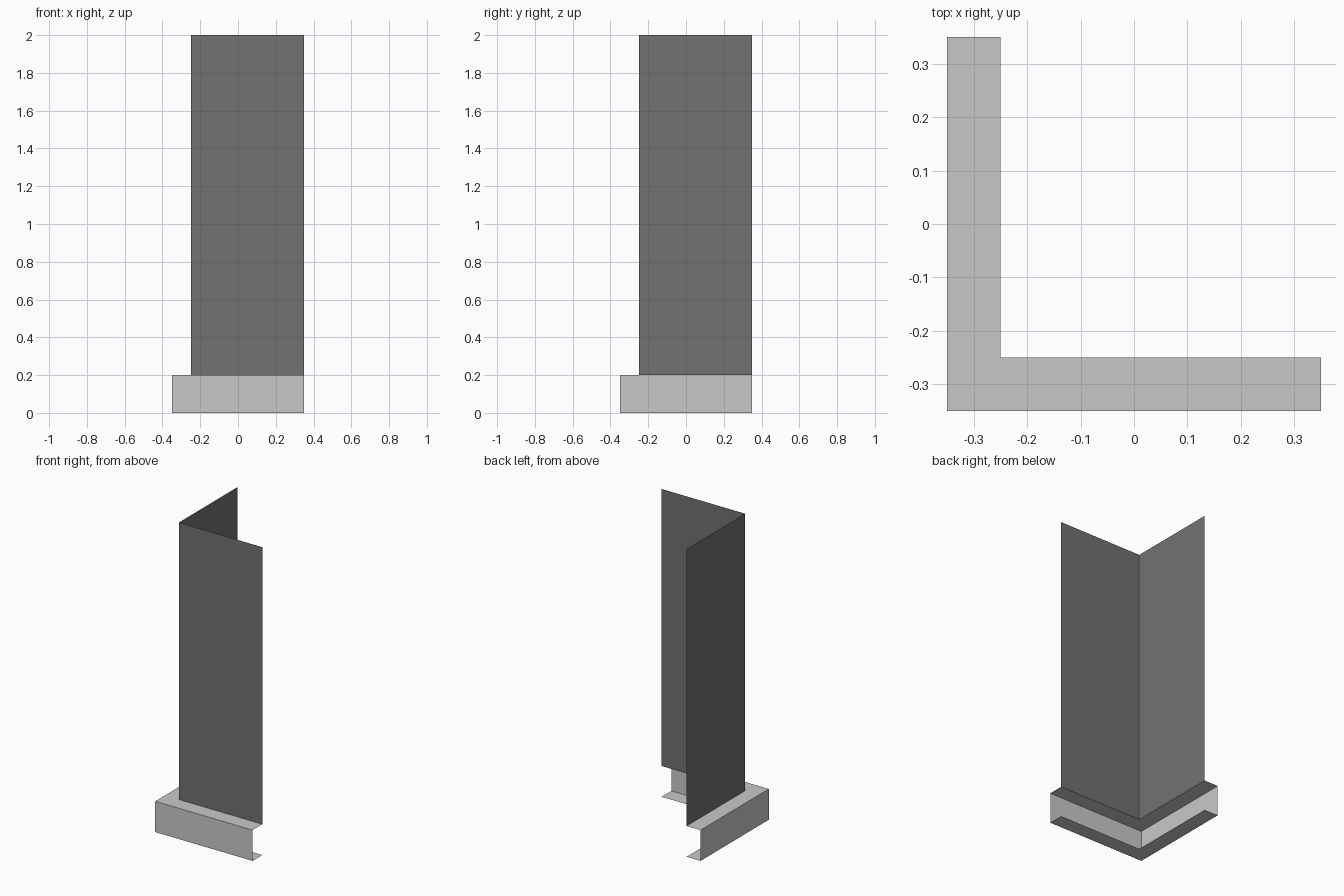
import bpy, bmesh

cube = bpy.data.objects.get("Cube")
if cube:
    bpy.data.objects.remove(cube, do_unlink=True)

END = 0.35  # where both legs of the corner stop


def make_material(name, value):
    mat = bpy.data.materials.new(name)
    colour = (value, value, value, 1.0)
    mat.use_nodes = True
    mat.diffuse_color = colour
    bsdf = next(n for n in mat.node_tree.nodes if n.type == 'BSDF_PRINCIPLED')
    bsdf.inputs["Base Color"].default_value = colour
    return mat


def sweep_corner(name, profile, mat):
    """Sweep an open (offset, height) profile round the mitred L-shaped corner."""
    bm = bmesh.new()
    rows = []
    for d, z in profile:
        path = [(END, -d), (-d, -d), (-d, END)]
        rows.append([bm.verts.new((x, y, z)) for x, y in path])
    for upper, lower in zip(rows, rows[1:]):
        for i in range(2):
            bm.faces.new((upper[i], upper[i + 1], lower[i + 1], lower[i]))
    mesh = bpy.data.meshes.new(name)
    bm.to_mesh(mesh)
    bm.free()
    mesh.materials.append(mat)
    obj = bpy.data.objects.new(name, mesh)
    bpy.context.collection.objects.link(obj)
    return obj


dark_grey = make_material("dark_grey", 0.168)
light_grey = make_material("light_grey", 0.584)

# Two thin wall sheets meeting at the corner
sweep_corner("corner_wall", [(0.25, 2.0), (0.25, 0.2)], dark_grey)

# Open channel skirting: top ledge, outer face, bottom ledge
sweep_corner("base_skirting",
             [(0.25, 0.2), (0.35, 0.2), (0.35, 0.0), (0.25, 0.0)], light_grey)
